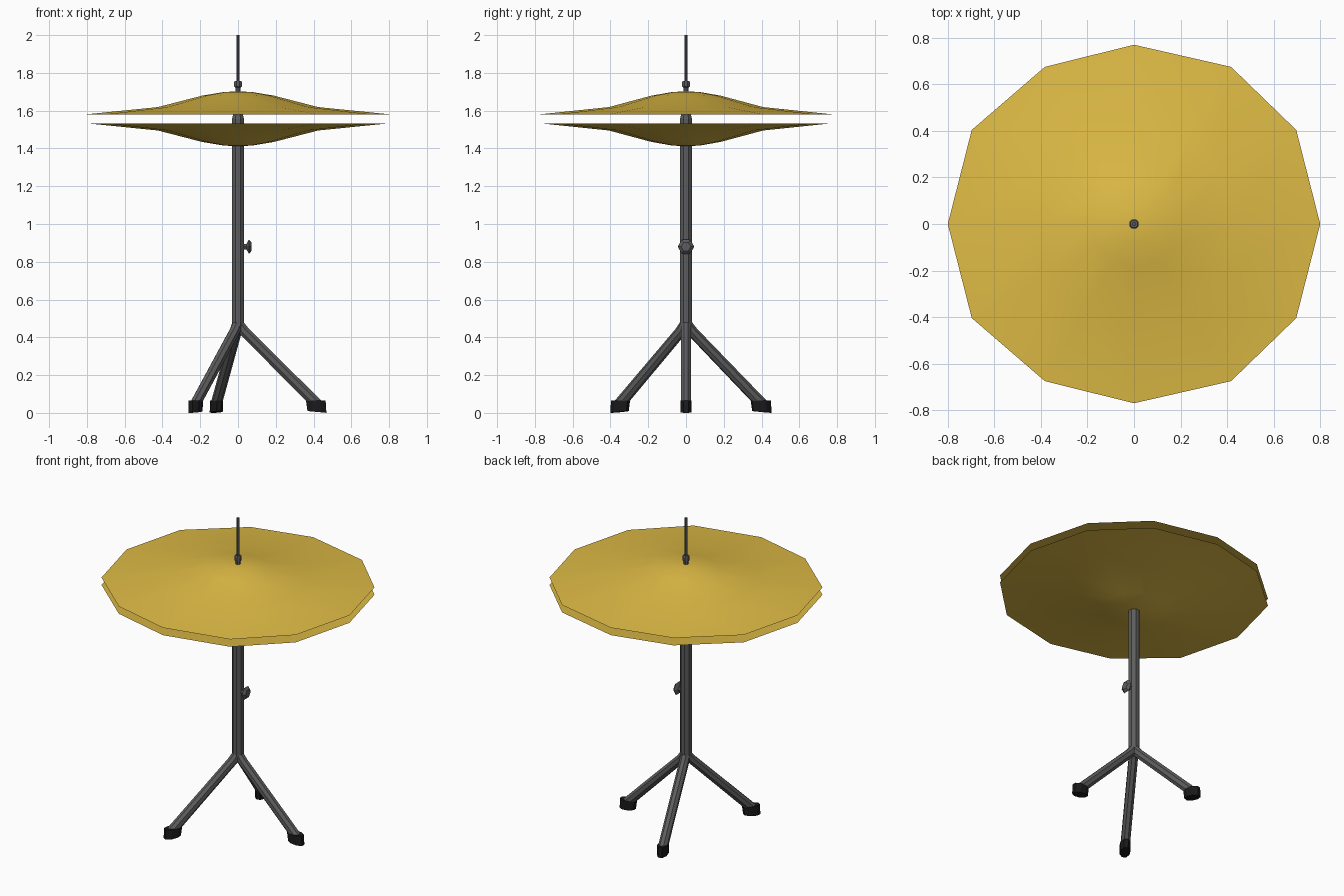
import bpy
from math import cos, sin, pi, radians
from mathutils import Matrix, Vector

if "Cube" in bpy.data.objects:
    bpy.data.objects.remove(bpy.data.objects["Cube"])


def material(name, rgb):
    m = bpy.data.materials.new(name)
    m.diffuse_color = (*rgb, 1)
    m.use_nodes = True
    m.node_tree.nodes["Principled BSDF"].inputs["Base Color"].default_value = m.diffuse_color
    return m


BRASS = material("brass", (0.74, 0.50, 0.06))
STEEL = material("dark_steel", (0.11, 0.11, 0.11))
RUBBER = material("rubber", (0.01, 0.01, 0.01))


def make(name, verts, faces, mat, smooth=False):
    me = bpy.data.meshes.new(name)
    me.from_pydata(verts, [], faces)
    me.materials.append(mat)
    me.shade_smooth() if smooth else me.shade_flat()
    ob = bpy.data.objects.new(name, me)
    bpy.context.collection.objects.link(ob)
    return ob


def loft(name, rings, mat, matrix=Matrix()):
    """Skin a list of equal-length vertex rings, bottom to top, with end caps."""
    n = len(rings[0])
    verts = [matrix @ Vector(v) for r in rings for v in r]
    faces = [(k * n + i, k * n + (i + 1) % n, (k + 1) * n + (i + 1) % n, (k + 1) * n + i)
             for k in range(len(rings) - 1) for i in range(n)]
    faces += [tuple(reversed(range(n))), tuple(range(len(verts) - n, len(verts)))]
    return make(name, verts, faces, mat)


def ring(cx, z, rx, ry, n=8, tilt=0):
    """Flat-sided ellipse ring; rx and ry are half widths across flats."""
    f = 1 / cos(pi / n)
    pts = []
    for i in range(n):
        a = 2 * pi * (i + 0.5) / n
        pts.append((cx + rx * f * cos(a), ry * f * sin(a), z - tilt * cos(a)))
    return pts


def turned(name, profile, mat, n=8, matrix=Matrix()):
    return loft(name, [ring(0, z, r, r, n) for r, z in profile], mat, matrix)


# Cymbals: slightly uneven twelve-sided bowed shells, the lower one mirrored
half = [(0.80, 0), (0.697, 0.404), (0.417, 0.675), (0, 0.77),
        (-0.383, 0.675), (-0.697, 0.404), (-0.80, 0)]
outline = half + [(x, -y) for x, y in reversed(half[1:-1])]
N = len(outline)
MID = 1.557


def cymbal(name, side):
    verts = [(0, 0, MID + side * 0.146)]
    for s, h in ((0.10, 0.141), (0.24, 0.122), (0.53, 0.062), (1, 0.024)):
        verts += [(x * s, y * s, MID + side * h) for x, y in outline]
    faces = [(0, 1 + i, 1 + (i + 1) % N) for i in range(N)]
    for k in range(3):
        a, b = 1 + k * N, 1 + (k + 1) * N
        faces += [(a + i, b + i, b + (i + 1) % N, a + (i + 1) % N) for i in range(N)]
    if side < 0:
        faces = [f[::-1] for f in faces]
    make(name, verts, faces, BRASS, smooth=True)


cymbal("upper_cymbal", 1)
cymbal("lower_cymbal", -1)

# Post, pull rod and clutch
turned("post", [(0.032, 0.46), (0.032, 1.555), (0.026, 1.58)], STEEL)
turned("pull_rod", [(0.009, 1.56), (0.009, 2.0)], STEEL)
turned("clutch", [(0.013, 1.69), (0.013, 1.722), (0.02, 1.727),
                  (0.02, 1.752), (0.016, 1.758)], STEEL)

# Height knob on the right side of the post
turned("height_knob", [(0.013, 0.02), (0.015, 0.045), (0.038, 0.058), (0.022, 0.072)],
       STEEL, 6, Matrix.Translation((0, 0, 0.88)) @ Matrix.Rotation(pi / 2, 4, 'Y'))

# Three splayed legs with rubber feet
for name, angle in (("right", 0), ("back", 106), ("front", 237.3)):
    turn = Matrix.Rotation(radians(angle), 4, 'Z')
    loft(name + "_leg", [ring(0.41, 0.055, 0.041, 0.027),
                         ring(0.02, 0.445, 0.038, 0.027),
                         ring(0, 0.48, 0.03, 0.027)], STEEL, turn)
    loft(name + "_foot", [ring(0.418, 0.005, 0.05, 0.03, tilt=0.005),
                          ring(0.412, 0.065, 0.052, 0.03)], RUBBER, turn)
